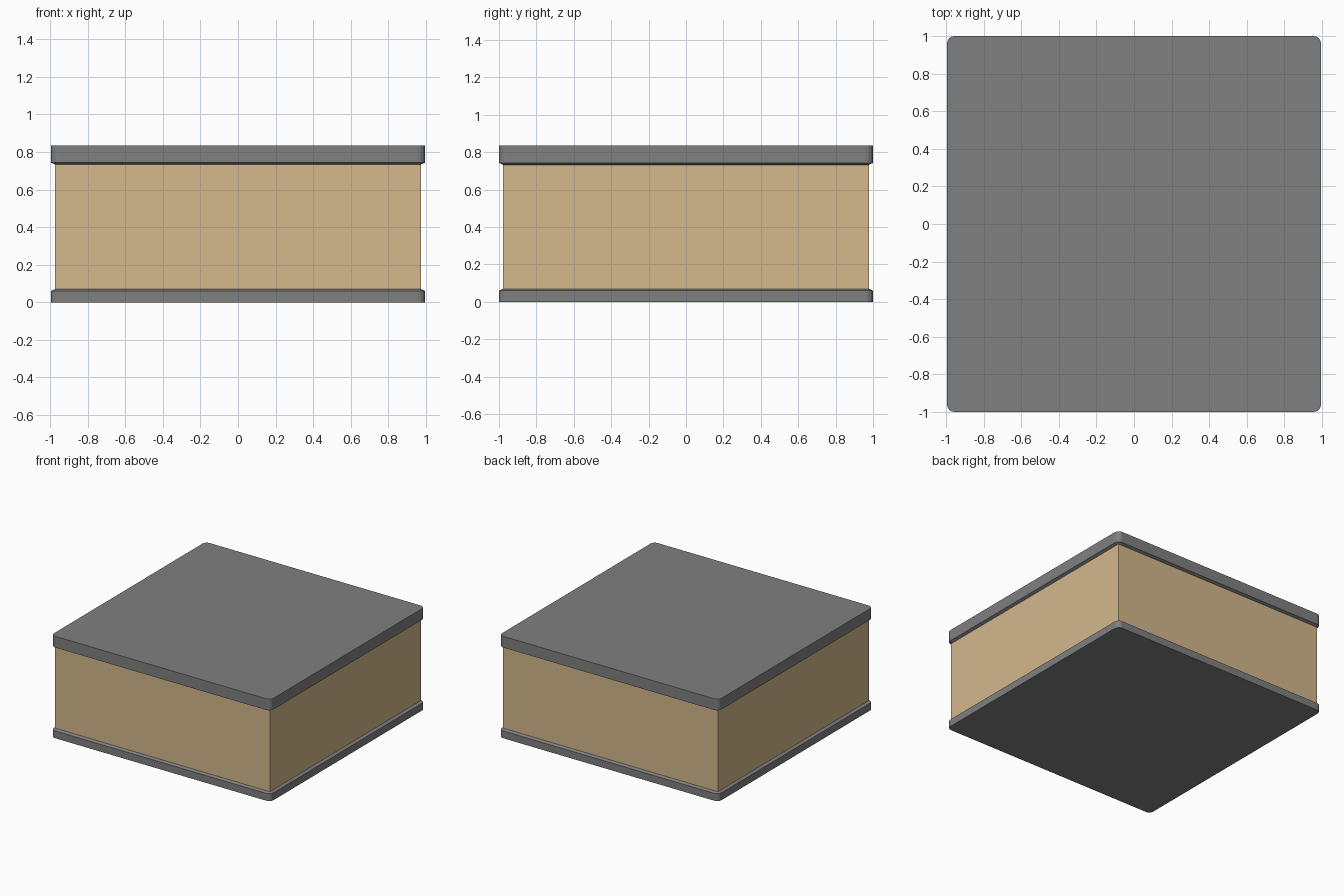
import bpy, bmesh
from math import sin, cos, pi

if "Cube" in bpy.data.objects:
    bpy.data.objects.remove(bpy.data.objects["Cube"])

HX, HY = 0.995, 1.0      # half sizes of the slabs
RADIUS, INSET = 0.04, 0.022


def material(name, colour):
    m = bpy.data.materials.new(name)
    m.diffuse_color = colour
    m.use_nodes = True
    m.node_tree.nodes["Principled BSDF"].inputs["Base Color"].default_value = m.diffuse_color
    return m


def finish(bm, name, mat):
    bmesh.ops.recalc_face_normals(bm, faces=bm.faces)
    mesh = bpy.data.meshes.new(name)
    bm.to_mesh(mesh)
    bm.free()
    mesh.materials.append(mat)
    obj = bpy.data.objects.new(name, mesh)
    bpy.context.collection.objects.link(obj)
    return obj


def rounded_loop(bm, z, inset, steps=4):
    """Rounded rectangle outline at height z, shrunk by inset."""
    r = RADIUS - inset
    verts = []
    for q, (sx, sy) in enumerate(((1, 1), (-1, 1), (-1, -1), (1, -1))):
        for i in range(steps + 1):
            a = (q + i / steps) * pi / 2
            verts.append(bm.verts.new((sx * (HX - RADIUS) + r * cos(a),
                                       sy * (HY - RADIUS) + r * sin(a), z)))
    return verts


def slab(name, levels, mat):
    """Stack of outlines (z, inset) joined into a closed slab."""
    bm = bmesh.new()
    loops = [rounded_loop(bm, z, inset) for z, inset in levels]
    for low, high in zip(loops, loops[1:]):
        for i in range(len(low)):
            j = (i + 1) % len(low)
            bm.faces.new((low[i], low[j], high[j], high[i]))
    bm.faces.new(loops[0][::-1])
    bm.faces.new(loops[-1])
    return finish(bm, name, mat)


grey = material("grey", (0.215, 0.215, 0.215, 1))
tan = material("tan", (0.66, 0.48, 0.265, 1))

# Base slab with bevelled upper edge, roof slab with bevelled lower edge
slab("base_slab", [(0, 0), (0.06, 0), (0.07, INSET)], grey)
slab("roof_slab", [(0.733, INSET), (0.743, 0), (0.835, 0)], grey)

# Square-cornered wall block between the slabs
bm = bmesh.new()
bmesh.ops.create_cube(bm, size=1)
bmesh.ops.scale(bm, vec=(2 * (HX - INSET), 2 * (HY - INSET), 0.663), verts=bm.verts)
bmesh.ops.translate(bm, vec=(0, 0, 0.4015), verts=bm.verts)
finish(bm, "wall_block", tan)
